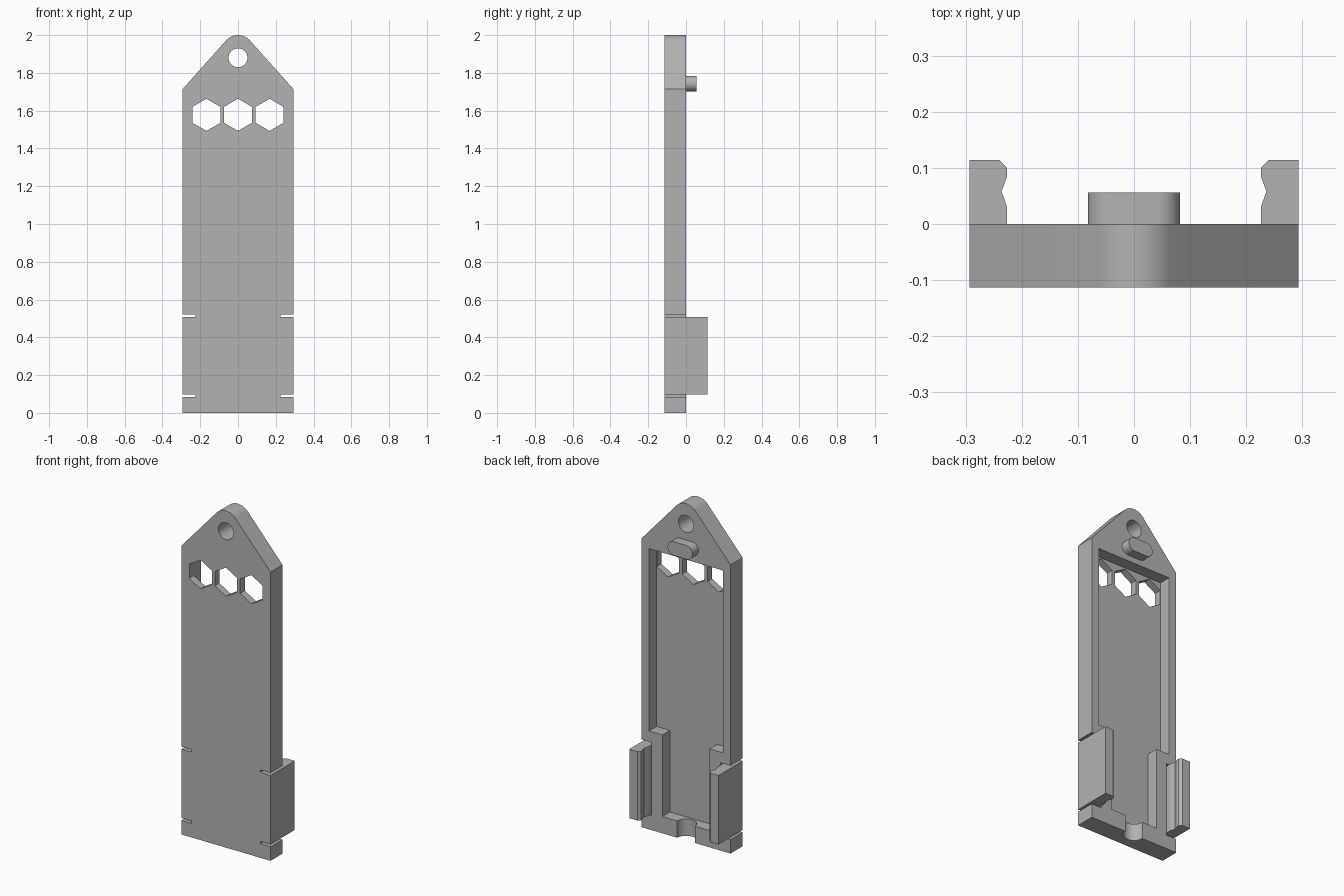
import bpy, bmesh
from math import sin, cos, radians

cube = bpy.data.objects.get("Cube")
if cube:
    bpy.data.objects.remove(cube, do_unlink=True)

# Single plain grey plastic
grey = bpy.data.materials.new("plain_grey")
grey.use_nodes = True
colour = (0.45, 0.45, 0.45, 1)
grey.diffuse_color = colour
grey.node_tree.nodes["Principled BSDF"].inputs["Base Color"].default_value = colour

HALF_W, FRONT, FLOOR, BACK = 0.293, -0.113, -0.07, 0.0


def prism(name, points, vec):
    """Extrude a closed outline of 3D points along a vector."""
    bm = bmesh.new()
    face = bm.faces.new([bm.verts.new(p) for p in points])
    ext = bmesh.ops.extrude_face_region(bm, geom=[face])
    moved = [v for v in ext["geom"] if isinstance(v, bmesh.types.BMVert)]
    bmesh.ops.translate(bm, verts=moved, vec=vec)
    bmesh.ops.recalc_face_normals(bm, faces=bm.faces)
    mesh = bpy.data.meshes.new(name)
    bm.to_mesh(mesh)
    bm.free()
    mesh.materials.append(grey)
    obj = bpy.data.objects.new(name, mesh)
    bpy.context.collection.objects.link(obj)
    return obj


def slab(name, outline, y0, y1):
    """Outline in x, z extruded from y0 to y1."""
    return prism(name, [(x, y0, z) for x, z in outline], (0, y1 - y0, 0))


def arc(cx, cz, r, start, end, n):
    steps = [radians(start + (end - start) * i / n) for i in range(n + 1)]
    return [(cx + r * cos(a), cz + r * sin(a)) for a in steps]


def rect(x0, x1, z0, z1):
    return [(x0, z0), (x1, z0), (x1, z1), (x0, z1)]


def smooth(obj):
    bpy.ops.object.select_all(action="DESELECT")
    obj.select_set(True)
    bpy.context.view_layer.objects.active = obj
    bpy.ops.object.shade_smooth_by_angle(angle=radians(30))


# Body with a pointed, rounded top
body = slab("body", [(-HALF_W, 0), (HALF_W, 0), (HALF_W, 1.715)]
            + arc(0, 1.915, 0.085, 42, 138, 24) + [(-HALF_W, 1.715)], FRONT, BACK)

cutters = []
# Stepped pocket in the back
cutters.append(slab("pocket_cutter", [
    (-0.155, 0.1), (0.155, 0.1), (0.155, 0.585), (0.243, 0.585),
    (0.243, 1.668), (-0.243, 1.668), (-0.243, 0.585), (-0.155, 0.585)], FLOOR, 0.1))
# Hanging hole
cutters.append(slab("hole_cutter", arc(0, 1.88, 0.05, 0, 352.5, 47), -0.2, 0.2))
# Row of hexagonal windows
for x in (-0.167, 0, 0.167):
    cutters.append(slab("hexagon_cutter", arc(x, 1.578, 0.085, 30, 330, 5), -0.2, -0.03))
# Thin slots above and below each clip
for side in (-1, 1):
    for z0, z1 in ((0.083, 0.097), (0.507, 0.522)):
        x0, x1 = sorted((side * 0.226, side * 0.4))
        cutters.append(slab("slot_cutter", rect(x0, x1, z0, z1), -0.2, 0.2))
# Round channel through the bottom lip
cutters.append(prism("channel_cutter",
                     [(x, y, -0.1) for x, y in arc(0, 0, 0.058, 0, 350, 35)], (0, 0, 0.3)))

bpy.context.view_layer.objects.active = body
for cutter in cutters:
    cutter.hide_render = True
    mod = body.modifiers.new("cut", "BOOLEAN")
    mod.operation, mod.solver, mod.object = "DIFFERENCE", "EXACT", cutter
    bpy.ops.object.modifier_apply(modifier=mod.name)
for cutter in cutters:
    bpy.data.objects.remove(cutter, do_unlink=True)
smooth(body)

# Rounded peg below the hanging hole
peg = slab("peg", arc(0.041, 1.743, 0.041, -90, 90, 16)
           + arc(-0.041, 1.743, 0.041, 90, 270, 16), BACK, 0.056)
smooth(peg)

# Grooved side clips
clip_profile = [(HALF_W, BACK), (HALF_W, 0.114), (0.24, 0.114), (0.226, 0.1),
                (0.226, 0.085), (0.236, 0.058), (0.226, 0.03), (0.226, BACK)]
for side, name in ((1, "left_clip"), (-1, "right_clip")):
    prism(name, [(side * x, y, 0.097) for x, y in clip_profile], (0, 0, 0.41))
